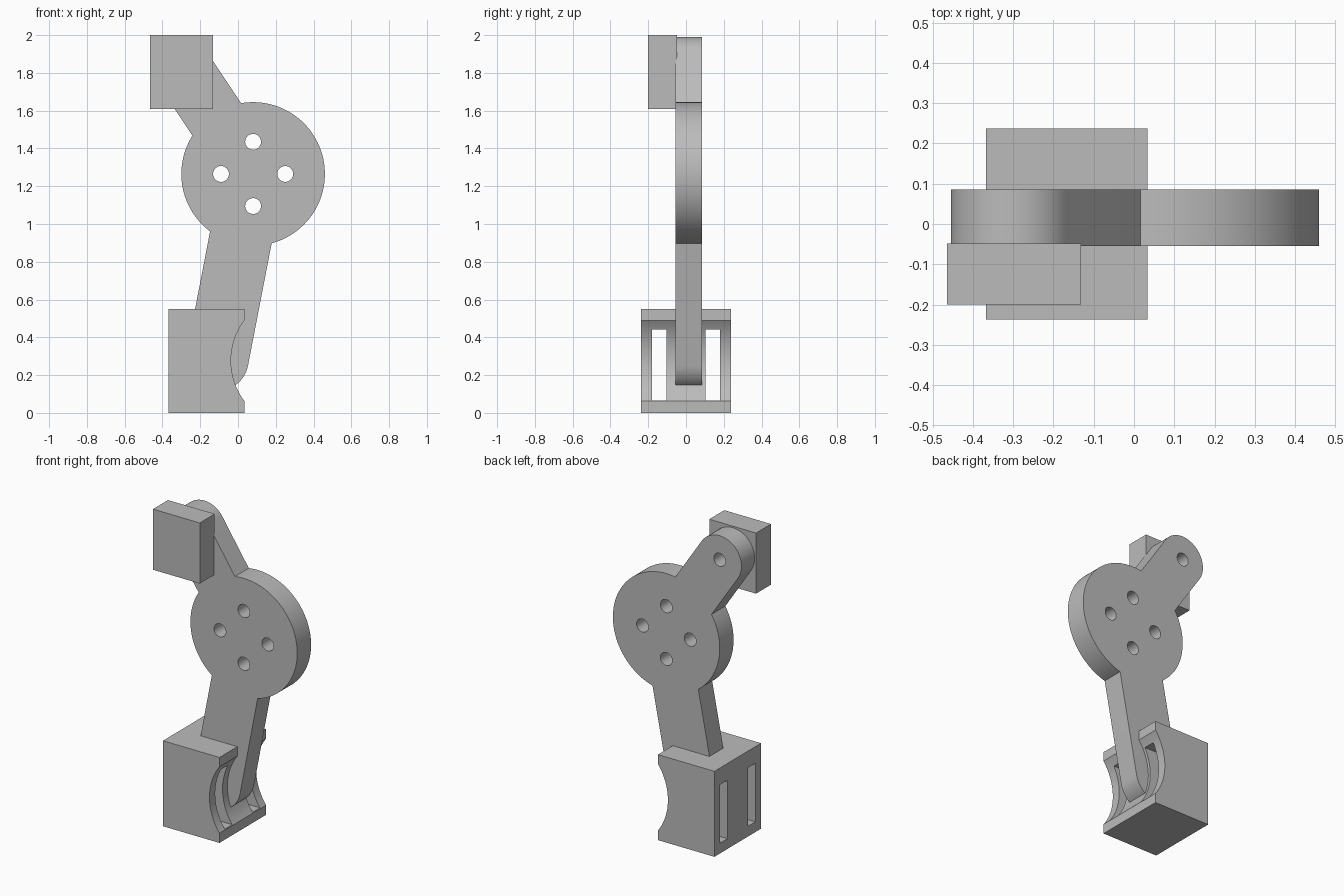
import bpy, bmesh
from math import pi, sin, cos, asin, atan2, radians, hypot

cube = bpy.data.objects.get("Cube")
if cube:
    bpy.data.objects.remove(cube)

grey = bpy.data.materials.new("plain_grey")
grey.use_nodes = True
grey.diffuse_color = (0.5, 0.5, 0.5, 1)
bsdf = next(n for n in grey.node_tree.nodes if n.type == 'BSDF_PRINCIPLED')
bsdf.inputs["Base Color"].default_value = grey.diffuse_color


def arc(cx, cz, r, a0, a1, n):
    """Points on an arc in the xz plane."""
    return [(cx + r * cos(a0 + (a1 - a0) * i / n), cz + r * sin(a0 + (a1 - a0) * i / n))
            for i in range(n + 1)]


def prism(name, outline, y0, y1):
    """Extrude an xz outline from y0 to y1."""
    bm = bmesh.new()
    face = bm.faces.new([bm.verts.new((x, y0, z)) for x, z in outline])
    ext = bmesh.ops.extrude_face_region(bm, geom=[face])
    moved = [v for v in ext["geom"] if isinstance(v, bmesh.types.BMVert)]
    bmesh.ops.translate(bm, verts=moved, vec=(0, y1 - y0, 0))
    bmesh.ops.recalc_face_normals(bm, faces=bm.faces)
    mesh = bpy.data.meshes.new(name)
    bm.to_mesh(mesh)
    bm.free()
    mesh.materials.append(grey)
    ob = bpy.data.objects.new(name, mesh)
    bpy.context.collection.objects.link(ob)
    return ob


def box(name, x0, x1, y0, y1, z0, z1):
    return prism(name, [(x0, z0), (x1, z0), (x1, z1), (x0, z1)], y0, y1)


def cut(ob, cutters):
    """Subtract the cutters, apply the result and remove them."""
    for c in cutters:
        c.hide_render = True
        mod = ob.modifiers.new("cut", 'BOOLEAN')
        mod.operation, mod.solver, mod.object = 'DIFFERENCE', 'EXACT', c
    bpy.context.view_layer.update()
    deps = bpy.context.evaluated_depsgraph_get()
    mesh = bpy.data.meshes.new_from_object(ob.evaluated_get(deps))
    ob.modifiers.clear()
    ob.data = mesh
    for c in cutters:
        bpy.data.objects.remove(c)


def smooth(ob):
    ob.data.shade_smooth()
    ob.data.set_sharp_from_angle(angle=radians(30))


# Arm plate: a disc with two round-ended arms along its radii
CX, CZ, R = 0.08, 1.265, 0.38
FRONT, BACK = -0.055, 0.086
arms = [(-0.30, 1.835, 0.155), (-0.11, 0.282, 0.166)]
outline, start = [], None
spans = []
for ex, ez, r in arms:
    a = atan2(ez - CZ, ex - CX) % (2 * pi)
    spans.append((a, asin(r / R)))
for i, (ex, ez, r) in enumerate(arms):
    a, half = spans[i]
    nxt, nxt_half = spans[(i + 1) % 2]
    if nxt < a:
        nxt += 2 * pi
    outline += arc(ex, ez, r, a - pi / 2, a + pi / 2, 32)
    outline += arc(CX, CZ, R, a + half, nxt - nxt_half, 64)
plate = prism("arm_plate", outline, FRONT, BACK)

# Bolt holes: four in the disc and one in the upper arm end
spots = [(CX + 0.17 * cos(k * pi / 2), CZ + 0.17 * sin(k * pi / 2)) for k in range(4)]
spots.append(arms[0][:2])
cut(plate, [prism("hole_cutter", arc(x, z, 0.042, 0, 2 * pi, 32)[:-1], FRONT - 0.1, BACK + 0.1)
            for x, z in spots])
smooth(plate)

# Block on the front of the upper arm
box("upper_block", -0.465, -0.132, -0.2, -0.048, 1.61, 2.0)

# Base block with a concave side
X0, X1, TOP = -0.368, 0.034, 0.55
MID, HALF, SAG = 0.276, 0.214, 0.071
rad = (HALF ** 2 + SAG ** 2) / (2 * SAG)
sweep = asin(HALF / rad)
side = arc(X1 - SAG + rad, MID, rad, pi + sweep, pi - sweep, 40)
base = prism("base_block", [(X0, TOP), (X0, 0), (X1, 0)] + side + [(X1, TOP)], -0.237, 0.237)

# Two upright slots through the base
cut(base, [box("slot_cutter", X0 - 0.1, X1 + 0.1, y, y + 0.075, 0.066, 0.442)
           for y in (-0.179, 0.104)])
smooth(base)
